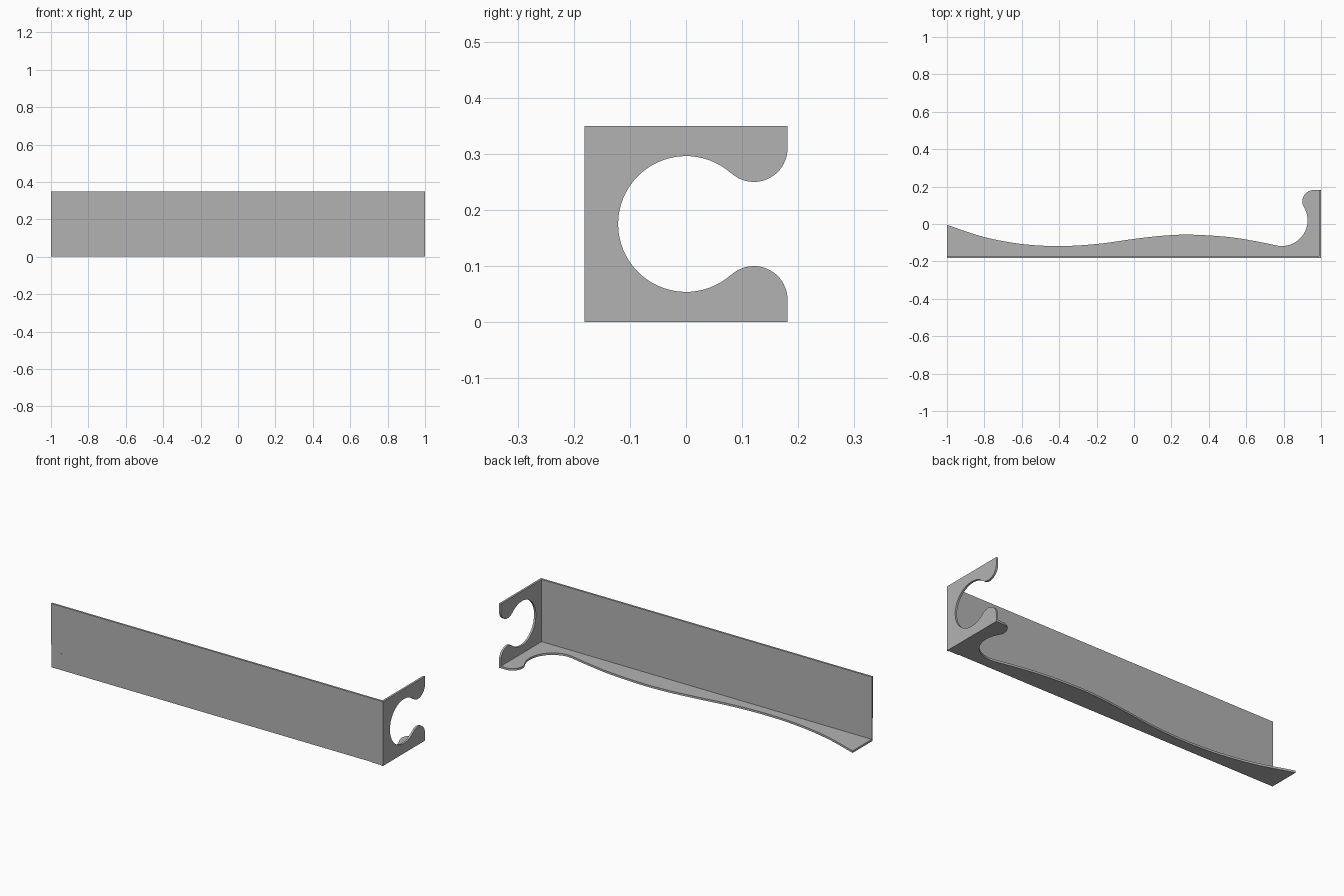
import bpy
import math
from mathutils import Vector

cube = bpy.data.objects.get("Cube")
if cube:
    bpy.data.objects.remove(cube, do_unlink=True)

HALF_L, HALF_W, HEIGHT, THICK = 1.0, 0.181, 0.35, 0.011
STEP = 0.003

grey = bpy.data.materials.new("plain grey")
grey.use_nodes = True
colour = (0.45, 0.45, 0.45, 1)
grey.diffuse_color = colour
grey.node_tree.nodes["Principled BSDF"].inputs["Base Color"].default_value = colour


def arc(centre, radius, start, end, steps=24):
    angles = [math.radians(start + (end - start) * i / steps) for i in range(steps + 1)]
    return [(centre[0] + radius * math.cos(a), centre[1] + radius * math.sin(a)) for a in angles]


def smooth_path(points, steps=8):
    """Catmull-Rom path through the points."""
    p = [Vector(q) for q in points]
    p = [2 * p[0] - p[1]] + p + [2 * p[-1] - p[-2]]
    path = []
    for a, b, c, d in zip(p, p[1:], p[2:], p[3:]):
        for i in range(steps):
            t = i / steps
            path.append(tuple(0.5 * (2 * b + (c - a) * t + (2 * a - 5 * b + 4 * c - d) * t ** 2
                                     + (3 * b - a - 3 * c + d) * t ** 3)))
    return path + [tuple(points[-1])]


def sheet(name, outline, place, low, high):
    """Extrude a flat outline between two levels; place maps (u, v, level) to xyz."""
    n = len(outline)
    verts = [place(u, v, level) for level in (low, high) for u, v in outline]
    faces = [list(range(n))[::-1], list(range(n, 2 * n))]
    faces += [[i, (i + 1) % n, n + (i + 1) % n, n + i] for i in range(n)]
    mesh = bpy.data.meshes.new(name)
    mesh.from_pydata(verts, [], faces)
    mesh.materials.append(grey)
    obj = bpy.data.objects.new(name, mesh)
    bpy.context.collection.objects.link(obj)
    # Make normals point outwards, then smooth the curved rims
    bpy.ops.object.select_all(action="DESELECT")
    bpy.context.view_layer.objects.active = obj
    obj.select_set(True)
    bpy.ops.object.mode_set(mode="EDIT")
    bpy.ops.mesh.select_all(action="SELECT")
    bpy.ops.mesh.normals_make_consistent(inside=False)
    bpy.ops.object.mode_set(mode="OBJECT")
    bpy.ops.object.shade_smooth_by_angle(angle=math.radians(30))
    return obj


def on_front(u, v, level):
    return (u, level, v)


def on_side(u, v, level):
    return (level, u, v)


def on_floor(u, v, level):
    return (u, v, level)


# Front panel: a thin backing with two wavy-edged layers on its outer face
front = -HALF_W
inner = front + THICK
lower_wave = smooth_path([(-1, 0.04), (-0.82, 0.169), (-0.59, 0.127), (-0.32, 0.068),
                          (-0.06, 0.083), (0.14, 0.173), (0.26, 0.208), (0.44, 0.216),
                          (0.62, 0.178), (0.8, 0.095), (0.933, 0)])
upper_wave = smooth_path([(-1, 0.125), (-0.84, 0.222), (-0.59, 0.203), (-0.32, 0.132),
                          (-0.06, 0.144), (0.14, 0.228), (0.25, 0.266), (0.44, 0.288),
                          (0.62, 0.254), (0.8, 0.175), (1, 0)])
top_corners = [(HALF_L, HEIGHT), (-HALF_L, HEIGHT)]
sheet("front_panel", [(-HALF_L, 0), (HALF_L, 0)] + top_corners, on_front,
      front + 2 * STEP, inner)
sheet("front_middle_layer", lower_wave + [(HALF_L, 0)] + top_corners, on_front,
      front + STEP, front + 2 * STEP)
sheet("front_outer_layer", upper_wave + top_corners, on_front, front, front + STEP)

# End bracket: a round opening whose mouth ends in two rounded lobes
mid = HEIGHT / 2
lobe = (0.121, 0.31)
lean = math.degrees(math.atan2(lobe[1] - mid, lobe[0]))
upper_lobe = arc(lobe, 0.06, 360, 180 + lean)
lower_lobe = [(y, HEIGHT - z) for y, z in reversed(upper_lobe)]
opening = arc((0, mid), 0.121, lean, 360 - lean, 48)
sheet("end_bracket",
      [(-HALF_W, 0), (-HALF_W, HEIGHT), (HALF_W, HEIGHT)] + upper_lobe
      + opening[1:-1] + lower_lobe + [(HALF_W, 0)],
      on_side, HALF_L - THICK, HALF_L)

# Bottom shelf: a wavy back edge that sweeps up into a rounded hook at the end
wave = smooth_path([(-1, -0.005), (-0.8, -0.07), (-0.6, -0.107), (-0.4, -0.118),
                    (-0.2, -0.107), (0, -0.08), (0.15, -0.063), (0.3, -0.057),
                    (0.5, -0.069), (0.65, -0.092), (0.754, -0.113)])
hollow = arc((0.79, 0.02), 0.138, -105, 30.7)
hook = arc((0.96, 0.121), 0.06, 210.7, 90)
shelf_front = front + 2 * STEP
sheet("bottom_shelf",
      wave + hollow[1:] + hook[1:] + [(HALF_L, HALF_W), (HALF_L, shelf_front),
                                      (-HALF_L, shelf_front)],
      on_floor, 0, THICK)
